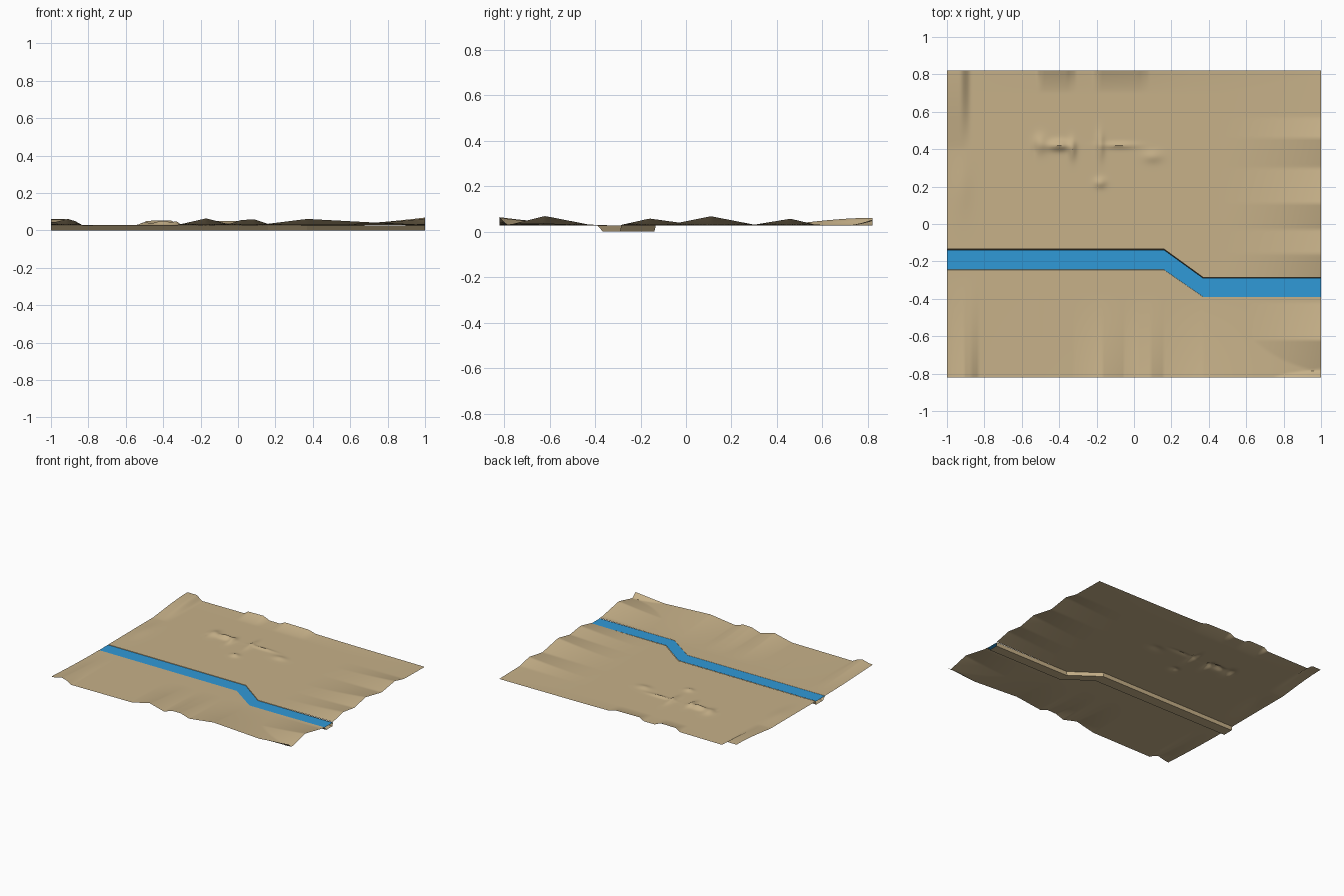
import bpy, bmesh, math

if "Cube" in bpy.data.objects:
    bpy.data.objects.remove(bpy.data.objects["Cube"])

BASE, HALF_Y = 0.027, 0.82


def material(name, col):
    m = bpy.data.materials.new(name)
    m.diffuse_color = (*col, 1)
    m.use_nodes = True
    m.node_tree.nodes["Principled BSDF"].inputs["Base Color"].default_value = m.diffuse_color
    return m


SAND = material("sand", (0.57, 0.44, 0.25))
WATER = material("river blue", (0.03, 0.32, 0.68))


def interp(pts, t):
    """Piecewise linear profile."""
    if t <= pts[0][0]:
        return pts[0][1]
    for (a, p), (b, q) in zip(pts, pts[1:]):
        if t <= b:
            return p + (q - p) * (t - a) / (b - a)
    return pts[-1][1]


def fade(d, reach):
    return max(0.0, 1 - d / reach) ** 1.6


def smooth(a, b, t):
    t = min(1, max(0, (t - a) / (b - a)))
    return t * t * (3 - 2 * t)


# River bank lines, north and south
def north(x):
    return interp([(0.16, -0.133), (0.37, -0.285)], x)


def south(x):
    return interp([(0.16, -0.245), (0.37, -0.39)], x)


# Rise of the land along each outer edge
FRONT = [(-1, .018), (-.97, .019), (-.91, .034), (-.87, .022), (-.83, 0), (-.32, .003), (-.17, .037),
         (-.05, .006), (.02, .029), (.09, .031), (.16, .008), (.37, .034), (.95, .003), (1, .006)]
RIGHT = [(-.82, .036), (-.785, .002), (-.62, .042), (-.42, .003), (-.29, .002), (-.16, .031),
         (-.03, .013), (.11, .041), (.30, .004), (.46, .03), (.57, .004), (.82, 0)]
BACK = [(-1, 0), (-.52, .002), (-.49, .024), (-.36, .026), (-.31, .004), (-.22, .003), (-.18, .024),
        (.02, .022), (.08, .006), (.3, .003), (1, 0)]
# Small mounds: x, y, height, x size, y size
MOUNDS = [(-.50, .43, .014, .035, .045), (-.40, .42, .024, .06, .025), (-.33, .40, .016, .02, .05),
          (-.18, .42, .014, .02, .07), (-.18, .22, .012, .03, .025), (-.08, .42, .010, .09, .015),
          (.10, .36, .009, .05, .03), (-.92, .20, .006, .05, .14), (-.535, .33, -.012, .005, .09)]


def height(x, y):
    h = max(interp(FRONT, x) * fade(y + HALF_Y, 0.45 if x > -.5 else .55),
            interp(RIGHT, y) * fade(1 - x, 0.55),
            interp(BACK, x) * fade(HALF_Y - y, 0.12))
    # raised shelf in the back left corner
    h += .034 * (1 - smooth(-.93, -.87, x)) * smooth(.40, .82, y) ** .6
    for mx, my, a, sx, sy in MOUNDS:
        h += a * math.exp(-((x - mx) / sx) ** 2 - ((y - my) / sy) ** 2)
    return BASE + max(0, h)


def strip(name, xs, rows, mat):
    """Sheet through rows(x) -> list of (y, z), one row list per x."""
    bm = bmesh.new()
    cols = [[bm.verts.new((x, y, z)) for y, z in rows(x)] for x in xs]
    for a, b in zip(cols, cols[1:]):
        for i in range(len(a) - 1):
            bm.faces.new((a[i], b[i], b[i + 1], a[i + 1]))
    me = bpy.data.meshes.new(name)
    bm.to_mesh(me)
    bm.free()
    me.materials.append(mat)
    ob = bpy.data.objects.new(name, me)
    bpy.context.collection.objects.link(ob)
    return ob


def land_rows(y0, y1, n):
    def rows(x):
        a, b = y0(x), y1(x)
        ys = [a + (b - a) * i / n for i in range(n + 1)]
        return [(y, height(x, y)) for y in ys]
    return rows


fine = sorted({i / 100 for i in range(-100, 101)})
bends = [-1, 0.16, 0.37, 1]

# Land on both sides of the river
lands = [strip("north_land", fine, land_rows(north, lambda x: HALF_Y, 95), SAND),
         strip("south_land", fine, land_rows(lambda x: -HALF_Y, south, 50), SAND)]
for ob in lands:
    for p in ob.data.polygons:
        p.use_smooth = True
    ob.data.set_sharp_from_angle(angle=math.radians(35))

# Channel: sloping south bank, flat bed, steep north bank
strip("river_channel", bends, lambda x: [(south(x), BASE), (south(x) + .025, 0),
                                         (north(x) - .006, 0), (north(x), BASE)], SAND)

# Water surface, just under the bank tops
strip("river_water", bends, lambda x: [(south(x), BASE - .001), (north(x) - .005, BASE - .001)], WATER)
